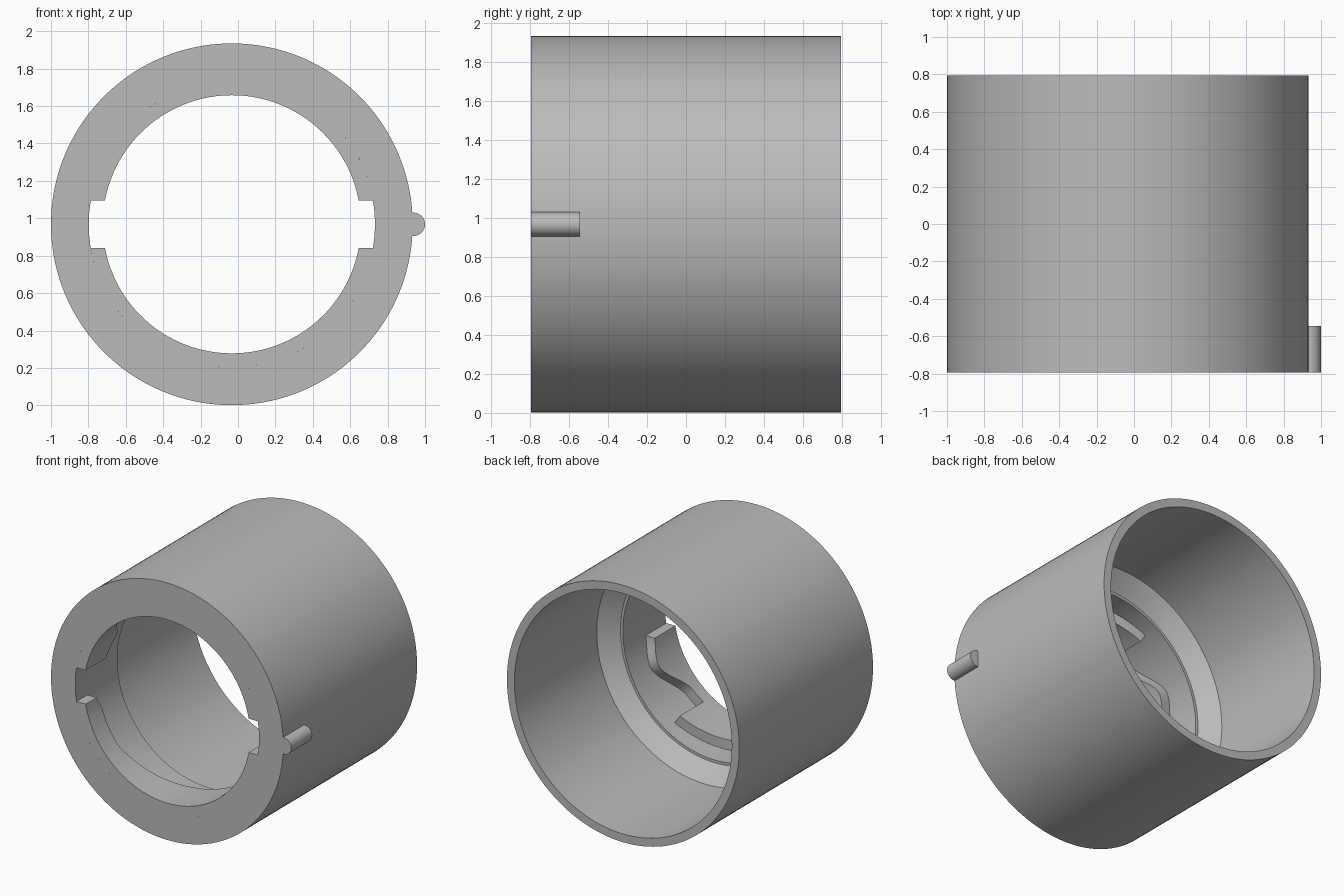
import bpy, bmesh, math

cube = bpy.data.objects.get("Cube")
if cube:
    bpy.data.objects.remove(cube)

CX, CZ = -0.033, 0.968      # axis of the sleeve
FRONT, BACK = -0.795, 0.795
R_OUT, R_BORE, R_CHANNEL, R_LIP = 0.967, 0.905, 0.765, 0.69
SLOT = 0.127                # half height of the entry slots
SEGMENTS = 144

grey = bpy.data.materials.new("satin_grey")
grey.use_nodes = True
COLOUR = (0.5, 0.5, 0.5, 1)
grey.diffuse_color = COLOUR
grey.node_tree.nodes["Principled BSDF"].inputs["Base Color"].default_value = COLOUR


def polar(r, angle, depth):
    """Point at a radius, a downward angle from +x and a depth behind the front."""
    return (CX + r * math.cos(angle), FRONT + depth, CZ - r * math.sin(angle))


def finish(bm, name):
    bmesh.ops.recalc_face_normals(bm, faces=bm.faces)
    mesh = bpy.data.meshes.new(name)
    bm.to_mesh(mesh)
    bm.free()
    obj = bpy.data.objects.new(name, mesh)
    bpy.context.collection.objects.link(obj)
    mesh.materials.append(grey)
    bpy.ops.object.select_all(action="DESELECT")
    obj.select_set(True)
    bpy.context.view_layer.objects.active = obj
    bpy.ops.object.shade_smooth_by_angle(angle=math.radians(30))
    return obj


def bridge(bm, rings, closed):
    """Join successive cross-sections, each a closed loop of vertices."""
    n = len(rings[0])
    pairs = list(zip(rings, rings[1:]))
    if closed:
        pairs.append((rings[-1], rings[0]))
    for a, b in pairs:
        for i in range(n):
            j = (i + 1) % n
            bm.faces.new((a[i], a[j], b[j], b[i]))


# Sleeve: revolved section with a wide rear bore, a cone and a channel
LENGTH = BACK - FRONT
section = [(R_OUT, 0), (R_OUT, LENGTH), (R_BORE, LENGTH), (R_BORE, 0.61),
           (0.785, 0.5), (R_CHANNEL, 0.5), (R_CHANNEL, 0)]
bm = bmesh.new()
rings = [[bm.verts.new(polar(r, math.tau * k / SEGMENTS, d)) for r, d in section]
         for k in range(SEGMENTS)]
bridge(bm, rings, True)
finish(bm, "sleeve")

# Cam lips: locking hump, detent, stop, then a long falling ramp
start = math.degrees(math.asin(SLOT / R_LIP))
end = 180 - start
keys = [(start, 0.246), (25, 0.285), (48, 0.10), (57, 0.10), (57, 0.38),
        (90, 0.31), (139, 0.16), (162, 0.165), (end, 0.13)]


def cam_samples():
    samples = [keys[0]]
    for (a0, d0), (a1, d1) in zip(keys, keys[1:]):
        steps = max(1, round((a1 - a0) / 2.5))
        for s in range(1, steps + 1):
            t = s / steps
            ease = t * t * (3 - 2 * t) if a1 <= 57 else t
            samples.append((a0 + (a1 - a0) * t, d0 + (d1 - d0) * ease))
    return samples


def cam_lip(name, turn):
    bm = bmesh.new()
    slot_outer = math.asin(SLOT / R_CHANNEL)
    rings = []
    for angle, depth in cam_samples():
        inner = outer = math.radians(angle)
        # Slot walls are parallel, not radial
        if angle <= start:
            outer = slot_outer
        elif angle >= end - 0.001:
            outer = math.pi - slot_outer
        rings.append([bm.verts.new(polar(r, a + turn, d)) for r, a, d in (
            (R_LIP, inner, 0), (R_LIP, inner, depth),
            (R_CHANNEL, outer, depth), (R_CHANNEL, outer, 0))])
    bridge(bm, rings, False)
    bm.faces.new(rings[0])
    bm.faces.new(rings[-1])
    bmesh.ops.dissolve_degenerate(bm, dist=0.00001, edges=bm.edges)
    finish(bm, name)


cam_lip("lower_cam_lip", 0)
cam_lip("upper_cam_lip", math.pi)

# Locating pin on the left side
PIN_R, PIN_LENGTH = 0.0625, 0.25
bpy.ops.mesh.primitive_cylinder_add(
    vertices=40, radius=PIN_R, depth=PIN_LENGTH,
    location=(1 - PIN_R, FRONT + PIN_LENGTH / 2, CZ), rotation=(math.pi / 2, 0, 0))
pin = bpy.context.object
pin.name = "locating_pin"
pin.data.materials.append(grey)
bpy.ops.object.shade_smooth_by_angle(angle=math.radians(30))
